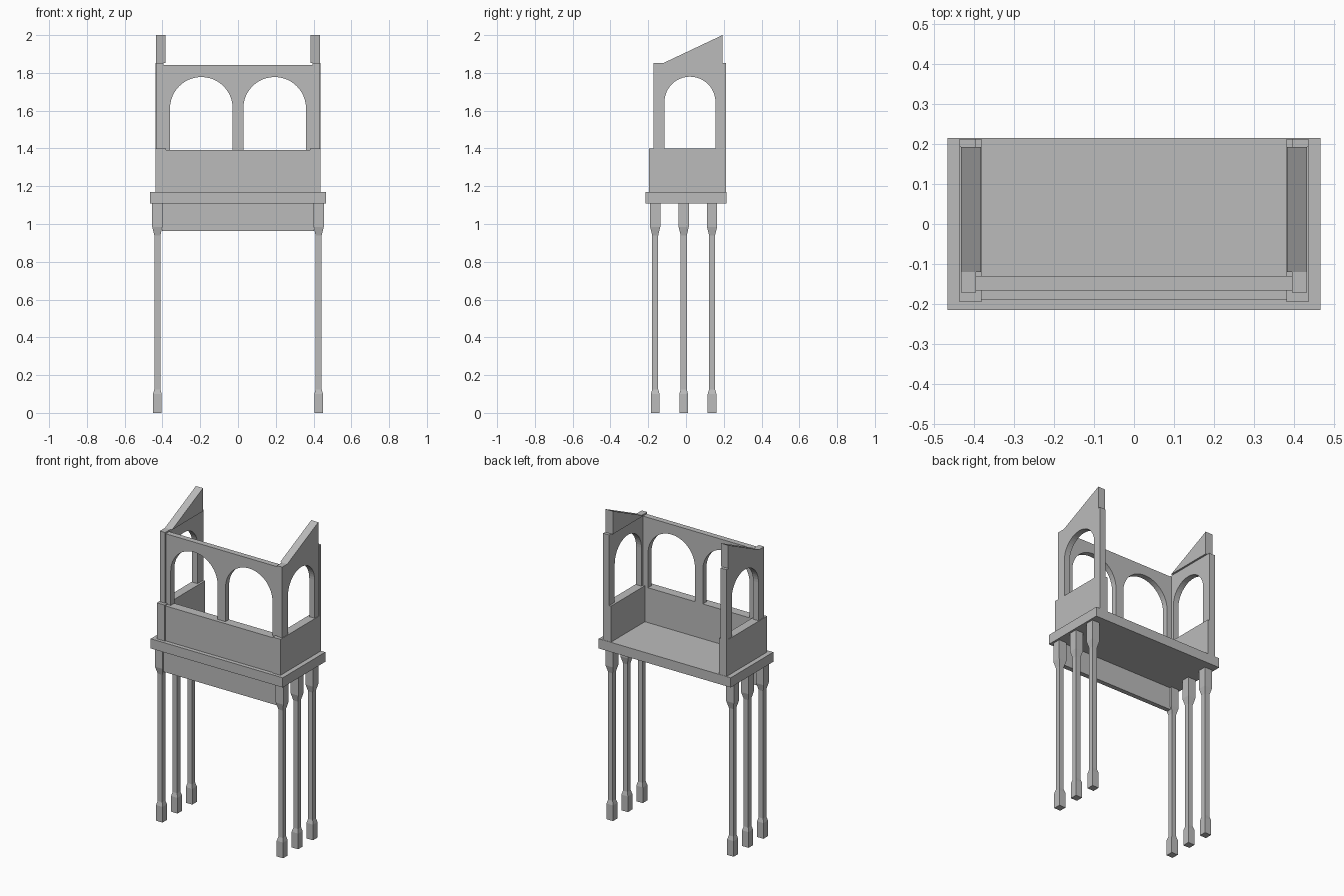
import bpy
import bmesh
from math import pi, cos, sin

cube = bpy.data.objects.get("Cube")
if cube:
    bpy.data.objects.remove(cube, do_unlink=True)

grey = bpy.data.materials.new("stone grey")
grey.use_nodes = True
COLOUR = (0.5, 0.5, 0.5, 1)
grey.diffuse_color = COLOUR
grey.node_tree.nodes["Principled BSDF"].inputs["Base Color"].default_value = COLOUR


def finish(name, bm):
    bmesh.ops.recalc_face_normals(bm, faces=bm.faces)
    mesh = bpy.data.meshes.new(name)
    bm.to_mesh(mesh)
    bm.free()
    mesh.materials.append(grey)
    ob = bpy.data.objects.new(name, mesh)
    bpy.context.collection.objects.link(ob)
    return ob


def prism(name, outline, place, lo, hi):
    """Extrude a flat outline from lo to hi; place maps (u, v, depth) to xyz."""
    bm = bmesh.new()
    face = bm.faces.new([bm.verts.new(place(u, v, lo)) for u, v in outline])
    ext = bmesh.ops.extrude_face_region(bm, geom=[face])["geom"]
    moved = [v for v in ext if isinstance(v, bmesh.types.BMVert)]
    shift = [b - a for a, b in zip(place(0, 0, lo), place(0, 0, hi))]
    bmesh.ops.translate(bm, verts=moved, vec=shift)
    return finish(name, bm)


def box(name, x, y, z):
    outline = [(x[0], y[0]), (x[1], y[0]), (x[1], y[1]), (x[0], y[1])]
    return prism(name, outline, lambda u, v, d: (u, v, d), *z)


def arcade(left, right, bottom, top, arches):
    """Wall outline with round-headed openings (centre, radius, crown)."""
    pts = [(right, bottom), (right, top), (left, top), (left, bottom)]
    for c, r, crown in arches:
        pts.append((c - r, bottom))
        for i in range(25):
            a = pi - pi * i / 24
            pts.append((c + r * cos(a), crown - r + r * sin(a)))
        pts.append((c + r, bottom))
    return pts


def leg(name, x, y):
    """Square post with a foot block and a wider head, tapering between."""
    bm = bmesh.new()
    profile = [(0, .023), (.1, .023), (.125, .016), (.94, .016), (.985, .027), (1.11, .027)]
    rings = [[bm.verts.new((x + sx * h, y + sy * h, z))
              for sx, sy in ((-1, -1), (1, -1), (1, 1), (-1, 1))] for z, h in profile]
    for a, b in zip(rings, rings[1:]):
        for i in range(4):
            j = (i + 1) % 4
            bm.faces.new((a[i], a[j], b[j], b[i]))
    bm.faces.new(rings[0])
    bm.faces.new(rings[-1])
    return finish(name, bm)


def along_x(u, v, d):
    return (d, u, v)


def along_y(u, v, d):
    return (u, d, v)


# Floor slab and front pieces
box("floor_slab", (-.467, .467), (-.215, .215), (1.108, 1.17))
box("front_apron", (-.402, .402), (-.18, -.15), (.963, 1.108))
box("front_parapet", (-.383, .383), (-.189, -.13), (1.17, 1.393))
prism("front_arcade", arcade(-.396, .396, 1.393, 1.842, [(-.194, .166, 1.778), (.194, .166, 1.778)]),
      along_y, -.166, -.13)

# Matching side pieces
for side, s in (("right", -1), ("left", 1)):
    def span(a, b):
        return tuple(sorted((s * a, s * b)))

    box(side + "_parapet", span(.382, .437), (-.195, .213), (1.17, 1.4))
    prism(side + "_arch_wall", arcade(-.172, .193, 1.4, 1.852, [(.021, .135, 1.78)]),
          along_x, *span(.395, .433))
    box(side + "_back_post", span(.395, .437), (.193, .213), (1.4, 1.852))
    prism(side + "_gable", [(-.12, 1.852), (.193, 1.852), (.193, 2)],
          along_x, *span(.383, .433))
    for place, y in (("front", -.163), ("middle", -.012), ("back", .138)):
        leg(f"{place}_{side}_leg", s * .427, y)
